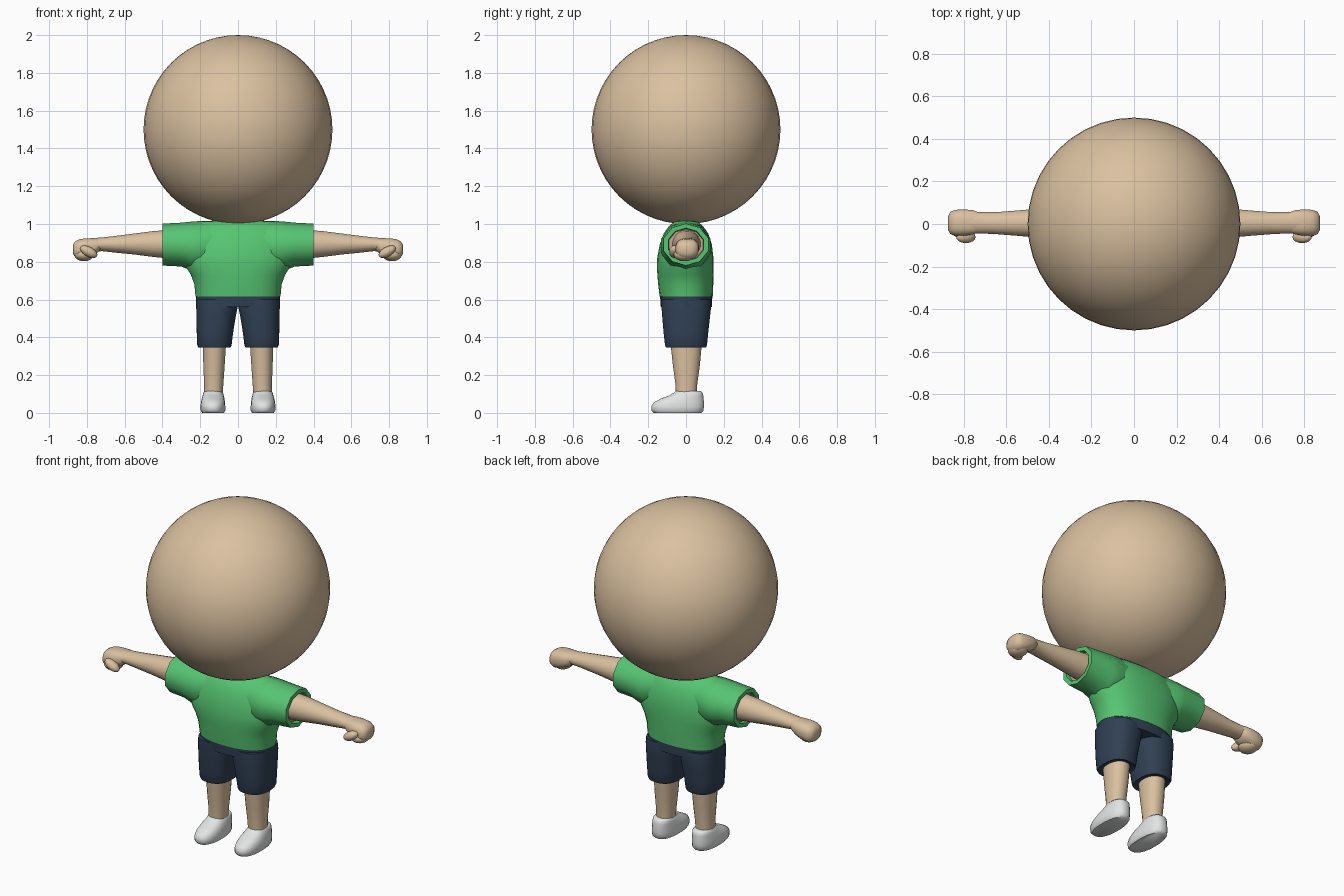
import bpy, bmesh, math
from mathutils import Vector, Matrix

cube = bpy.data.objects.get("Cube")
if cube:
    bpy.data.objects.remove(cube, do_unlink=True)


def material(name, rgb):
    m = bpy.data.materials.new(name)
    m.use_nodes = True
    m.diffuse_color = (*rgb, 1)
    m.node_tree.nodes["Principled BSDF"].inputs["Base Color"].default_value = (*rgb, 1)
    return m


SKIN = material("skin tan", (0.70, 0.53, 0.35))
GREEN = material("shirt green", (0.095, 0.56, 0.17))
NAVY = material("shorts navy", (0.03, 0.052, 0.088))
WHITE = material("shoe white", (0.76, 0.78, 0.77))
PINK = material("sleeve lining pink", (0.62, 0.36, 0.27))


def finish(name, bm, mat, mirror, angle=50):
    """Turn a bmesh into a smooth object, optionally mirrored across x."""
    bmesh.ops.recalc_face_normals(bm, faces=bm.faces)
    me = bpy.data.meshes.new(name)
    bm.to_mesh(me)
    bm.free()
    me.materials.append(mat)
    ob = bpy.data.objects.new(name, me)
    bpy.context.collection.objects.link(ob)
    bpy.ops.object.select_all(action='DESELECT')
    ob.select_set(True)
    bpy.context.view_layer.objects.active = ob
    bpy.ops.object.shade_smooth_by_angle(angle=math.radians(angle))
    if mirror:
        mod = ob.modifiers.new("Mirror", 'MIRROR')
        mod.use_mirror_merge = False
    return ob


def power(v, e):
    return math.copysign(abs(v) ** e, v)


def loft(name, mat, axis, sections, sides=24, square=2.0, mirror=False, angle=50):
    """Skin rounded rings (position, min a, max a, min b, max b) along an axis."""
    bm = bmesh.new()
    rings = []
    e = 2 / square
    for t, a0, a1, b0, b1 in sections:
        ring = []
        for i in range(sides):
            w = 2 * math.pi * (i + 0.5) / sides
            a = (a0 + a1) / 2 + (a1 - a0) / 2 * power(math.cos(w), e)
            b = (b0 + b1) / 2 + (b1 - b0) / 2 * power(math.sin(w), e)
            ring.append(bm.verts.new((a, b, t) if axis == 'z' else (t, a, b)))
        rings.append(ring)
    for lo, hi in zip(rings, rings[1:]):
        for i in range(sides):
            j = (i + 1) % sides
            bm.faces.new((lo[i], lo[j], hi[j], hi[i]))
    bm.faces.new(rings[0])
    bm.faces.new(rings[-1])
    return finish(name, bm, mat, mirror, angle)


def ball(name, mat, centre, size, u=24, v=16, turn=0, mirror=False):
    bm = bmesh.new()
    bmesh.ops.create_uvsphere(bm, u_segments=u, v_segments=v, radius=1)
    m = Matrix.Translation(centre) @ Matrix.Rotation(turn, 4, 'Y') @ Matrix.Diagonal((*size, 1))
    bmesh.ops.transform(bm, matrix=m, verts=bm.verts)
    return finish(name, bm, mat, mirror)


# Head and the hidden neck
ball("head", SKIN, Vector((0, 0, 1.5)), (0.5, 0.5, 0.5), 40, 28)
loft("neck", SKIN, 'z', [(0.95, -.06, .06, -.06, .06), (1.05, -.06, .06, -.06, .06)])

# Shirt body flares out into the armpits
loft("shirt_body", GREEN, 'z', [
    (0.615, -.226, .226, -.14, .142),
    (0.68, -.232, .232, -.148, .145),
    (0.73, -.25, .25, -.152, .146),
    (0.77, -.275, .275, -.155, .146),
    (0.82, -.29, .29, -.153, .146),
    (0.89, -.28, .28, -.14, .138),
    (0.95, -.26, .26, -.118, .118),
    (0.99, -.235, .235, -.09, .09),
    (1.013, -.20, .20, -.06, .06),
    (1.02, -.09, .09, -.03, .03),
], sides=32, square=2.3, angle=60)

# Sleeves with a turned-in hem
loft("sleeve", GREEN, 'x', [
    (0.10, -.11, .11, .79, 1.018),
    (0.20, -.135, .135, .745, 1.016),
    (0.25, -.138, .136, .755, 1.012),
    (0.30, -.134, .132, .775, 1.007),
    (0.40, -.124, .124, .780, 1.002),
    (0.40, -.098, .098, .803, .978),
    (0.37, -.094, .094, .807, .974),
], sides=10, mirror=True, angle=60)
loft("sleeve_lining", PINK, 'x', [
    (0.371, -.094, .094, .807, .974), (0.377, -.094, .094, .807, .974),
], sides=10, mirror=True)

# Arms taper to the wrist
loft("arm", SKIN, 'x', [
    (0.33, -.075, .08, .813, .972),
    (0.45, -.065, .073, .825, .963),
    (0.55, -.056, .064, .838, .950),
    (0.65, -.048, .056, .848, .937),
    (0.72, -.045, .056, .856, .929),
    (0.78, -.045, .058, .850, .925),
], sides=20, mirror=True)

# Closed fist: palm, curled fingers and thumb
loft("fist", SKIN, 'x', [
    (0.725, -.040, .054, .862, .924),
    (0.76, -.050, .066, .838, .925),
    (0.80, -.056, .069, .820, .925),
    (0.84, -.056, .067, .812, .920),
    (0.863, -.048, .058, .824, .908),
    (0.874, -.028, .036, .845, .888),
], sides=20, square=2.5, mirror=True, angle=70)
ball("curled_fingers", SKIN, Vector((0.815, -0.008, 0.838)), (.052, .058, .035),
     20, 12, mirror=True)
ball("thumb", SKIN, Vector((0.79, -0.061, 0.853)), (.05, .029, .026),
     16, 12, turn=-0.5, mirror=True)

# Shorts: a hip band over two legs
loft("shorts_hips", NAVY, 'z', [
    (0.56, -.222, .222, -.134, .138), (0.619, -.224, .224, -.138, .14),
], sides=32, square=2.3)
loft("shorts_leg", NAVY, 'z', [
    (0.352, .045, .205, -.10, .10),
    (0.347, .038, .211, -.107, .107),
    (0.36, .033, .217, -.112, .112),
    (0.42, .026, .219, -.119, .118),
    (0.50, .013, .221, -.126, .127),
    (0.565, 0, .222, -.131, .134),
    (0.60, 0, .22, -.13, .13),
], sides=24, square=2.5, mirror=True)

# Lower legs
loft("leg", SKIN, 'z', [
    (0.08, .082, .180, -.054, .058),
    (0.15, .077, .180, -.056, .060),
    (0.25, .070, .184, -.070, .074),
    (0.38, .062, .188, -.084, .086),
], sides=20, square=2.2, mirror=True)

# Rounded shoes with the toe reaching forward
loft("shoe", WHITE, 'z', [
    (0.0, .074, .190, -.172, .082),
    (0.012, .067, .198, -.183, .093),
    (0.035, .067, .199, -.185, .096),
    (0.055, .068, .197, -.172, .096),
    (0.075, .071, .193, -.135, .094),
    (0.092, .075, .188, -.090, .092),
    (0.108, .079, .184, -.062, .088),
    (0.115, .085, .178, -.055, .080),
], sides=24, square=2.4, mirror=True)
